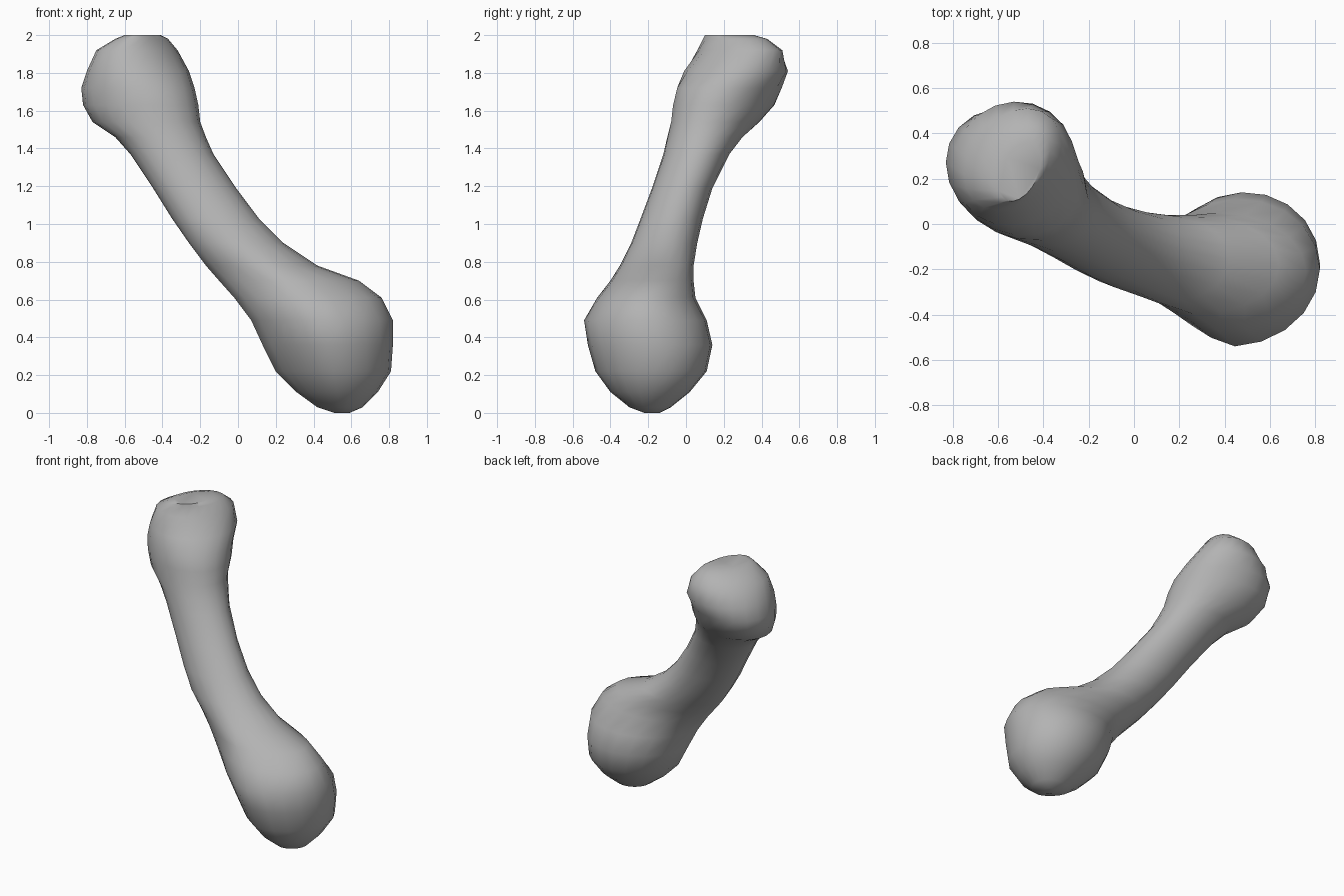
import bpy
import bmesh
import math

SIDES = 20

# Remove the default object
default = bpy.data.objects.get("Cube")
if default:
    bpy.data.objects.remove(default, do_unlink=True)

# Plain grey material
grey = bpy.data.materials.new("plain_grey")
grey.use_nodes = True
colour = (0.45, 0.45, 0.45, 1)
grey.diffuse_color = colour
grey.node_tree.nodes["Principled BSDF"].inputs["Base Color"].default_value = colour

# Level sections of the bone: height, x range, y range, lean of the oval
sections = [
    (0, .51, .59, -.22, -.14, 0),
    (.03, .42, .66, -.3, -.08, 0),
    (.11, .31, .74, -.4, .02, .05),
    (.22, .2, .81, -.48, .11, .05),
    (.36, .13, .82, -.52, .14, .05),
    (.49, .07, .82, -.54, .11, .05),
    (.61, -.02, .76, -.47, .05, 0),
    (.7, -.1, .64, -.4, .04, 0),
    (.78, -.17, .42, -.35, .04, 0),
    (.9, -.26, .24, -.29, .06, -.05),
    (1.03, -.35, .11, -.24, .09, -.05),
    (1.19, -.45, -.01, -.18, .14, -.05),
    (1.37, -.57, -.13, -.12, .23, -.05),
    (1.46, -.65, -.17, -.1, .3, -.1),
    (1.54, -.77, -.2, -.08, .39, -.2),
    (1.63, -.82, -.21, -.07, .47, -.2),
    (1.72, -.83, -.23, -.05, .51, -.15),
    (1.81, -.8, -.26, -.01, .54, .05),
    (1.92, -.75, -.32, .06, .51, .3),
    (1.98, -.65, -.37, .09, .43, .4),
    (2, -.6, -.41, .1, .36, .4),
]


def add_ring(bm, z, left, right, front, back, lean):
    """One slanted oval section; the lower knob is flatter on one corner."""
    flatten = .3 if z < .8 else 0
    ring = []
    for i in range(SIDES):
        angle = math.tau * i / SIDES
        c, s = math.cos(angle), math.sin(angle)
        size = 1 - flatten * max(0, -c) * max(0, -s)
        x = (left + right) / 2 + (right - left) / 2 * size * c
        y = (front + back) / 2 + (back - front) / 2 * size * math.sin(angle + lean)
        ring.append(bm.verts.new((x, y, z)))
    return ring


def bridge(bm, lower, upper):
    """Join two neighbouring sections with a band of quads."""
    for i in range(SIDES):
        j = (i + 1) % SIDES
        bm.faces.new((lower[i], lower[j], upper[j], upper[i]))


# Bone: two rounded knobs joined by a narrow, bowed shaft
bm = bmesh.new()
rings = [add_ring(bm, *section) for section in sections]
for lower, upper in zip(rings, rings[1:]):
    bridge(bm, lower, upper)
bm.faces.new(list(reversed(rings[0])))
bm.faces.new(rings[-1])
bmesh.ops.recalc_face_normals(bm, faces=bm.faces)

mesh = bpy.data.meshes.new("bone")
bm.to_mesh(mesh)
bm.free()
mesh.materials.append(grey)
bone = bpy.data.objects.new("bone", mesh)
bpy.context.collection.objects.link(bone)

# Smooth shading with only hard creases kept
bpy.ops.object.select_all(action="DESELECT")
bone.select_set(True)
bpy.context.view_layer.objects.active = bone
bpy.ops.object.shade_smooth_by_angle(angle=math.radians(50))
